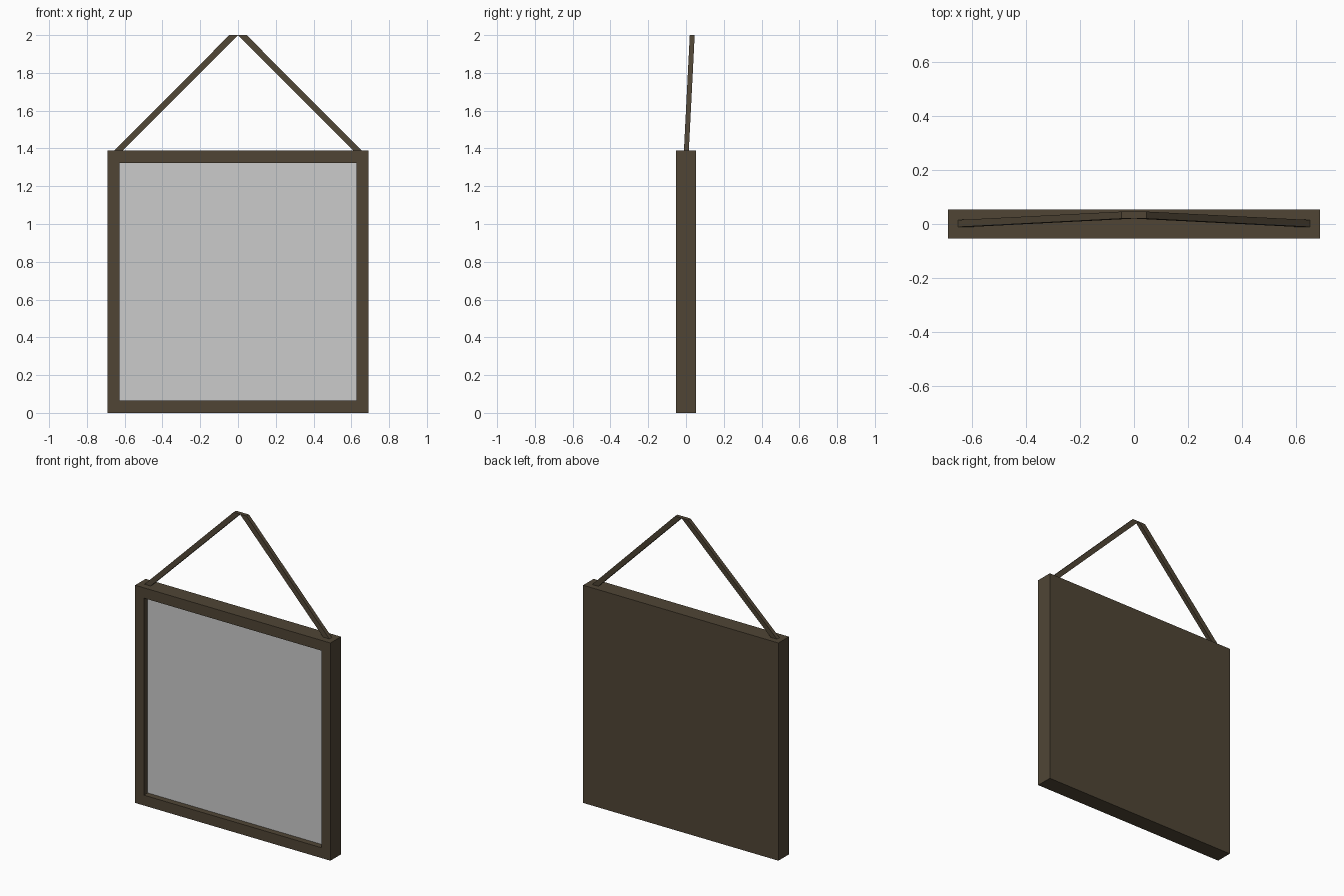
import bpy, bmesh

if "Cube" in bpy.data.objects:
    bpy.data.objects.remove(bpy.data.objects["Cube"])

brown = bpy.data.materials.new("dark_wood")
brown.diffuse_color = (0.08, 0.06, 0.036, 1)
brown.use_nodes = True
brown.node_tree.nodes["Principled BSDF"].inputs["Base Color"].default_value = brown.diffuse_color

W, D, H = 0.69, 0.053, 1.39      # half width, half depth, height
IW, Z0, Z1 = 0.628, 0.066, 1.324  # opening
PANE_Y = -0.012


def make(name, bm, mat=None):
    bmesh.ops.recalc_face_normals(bm, faces=bm.faces)
    me = bpy.data.meshes.new(name)
    bm.to_mesh(me)
    bm.free()
    ob = bpy.data.objects.new(name, me)
    bpy.context.collection.objects.link(ob)
    if mat:
        me.materials.append(mat)
    return ob


def ring(bm, w, y, z0, z1):
    return [bm.verts.new((x, y, z)) for x, z in ((-w, z0), (w, z0), (w, z1), (-w, z1))]


def bridge(bm, a, b):
    for i in range(4):
        j = (i + 1) % 4
        bm.faces.new((a[i], a[j], b[j], b[i]))


# Frame: solid back, outer sides, front border and recess walls
bm = bmesh.new()
loops = [ring(bm, W, D, 0, H), ring(bm, W, -D, 0, H),
         ring(bm, IW, -D, Z0, Z1), ring(bm, IW, PANE_Y, Z0, Z1)]
for a, b in zip(loops, loops[1:]):
    bridge(bm, a, b)
bm.faces.new(loops[0])
bm.faces.new(loops[-1])
make("frame", bm, brown)

# Grey pane set in the recess
bm = bmesh.new()
front, back = ring(bm, IW, PANE_Y - 0.003, Z0, Z1), ring(bm, IW, PANE_Y + 0.003, Z0, Z1)
bridge(bm, front, back)
bm.faces.new(front)
bm.faces.new(back)
make("pane", bm)

# Hanging straps: slanted bars leaning back, meeting at a flat top
for side, name in ((-1, "left_strap"), (1, "right_strap")):
    bm = bmesh.new()
    ends = []
    for x0, x1, y0, y1, z in ((0.609, 0.653, -0.011, 0.015, H),
                              (0.0, 0.046, 0.02, 0.046, 2.0)):
        ends.append([bm.verts.new((side * x, y, z))
                     for x, y in ((x0, y0), (x1, y0), (x1, y1), (x0, y1))])
    bridge(bm, *ends)
    for e in ends:
        bm.faces.new(e)
    make(name, bm, brown)
